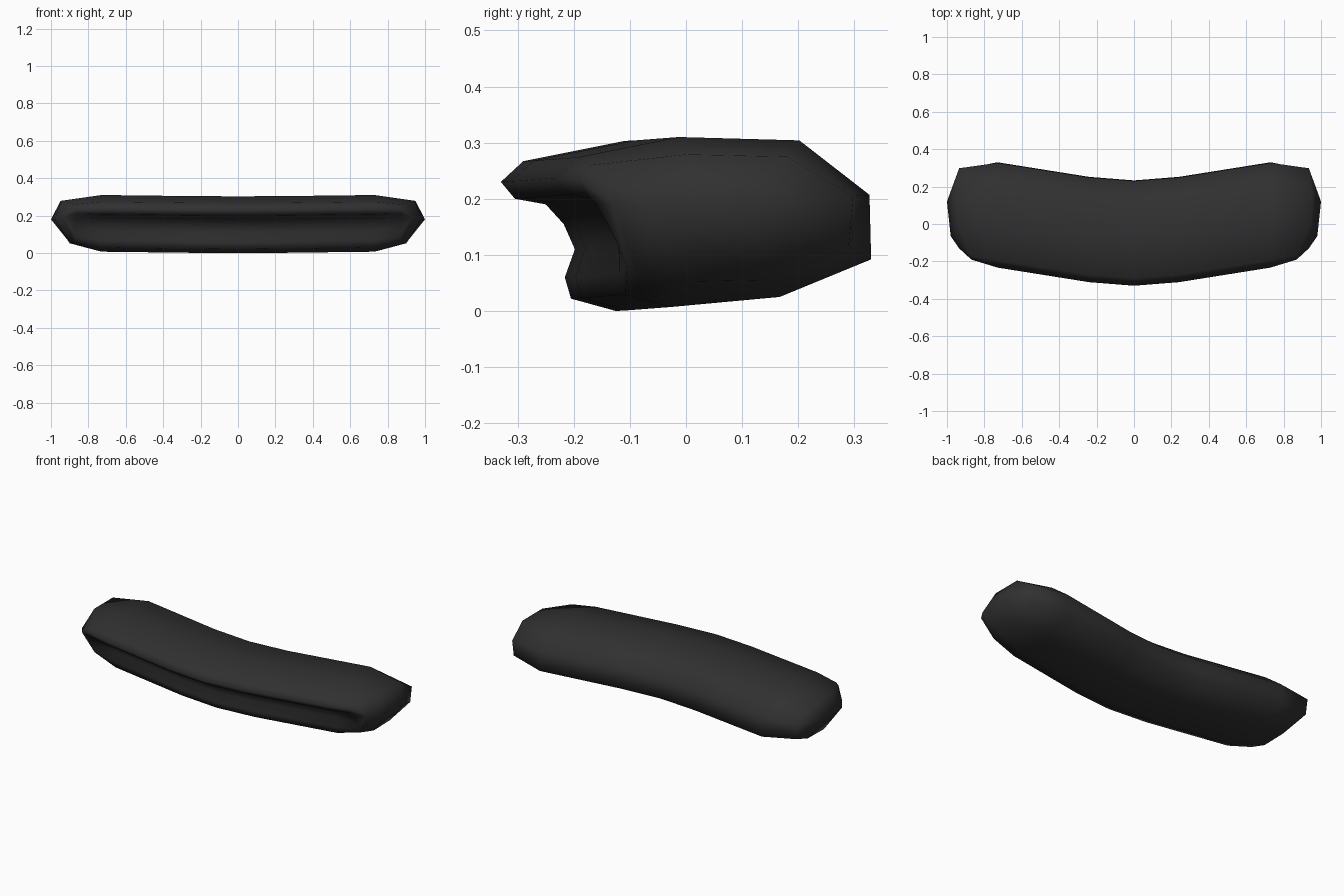
import bpy, bmesh

if "Cube" in bpy.data.objects:
    bpy.data.objects.remove(bpy.data.objects["Cube"])

# Cross-section at the middle (y, z): lip, top, back, underside, front groove
section = [(-0.33, 0.23), (-0.29, 0.267), (-0.11, 0.303), (0.105, 0.297),
           (0.23, 0.2), (0.233, 0.085), (0.07, 0.018), (-0.125, 0.0),
           (-0.205, 0.022), (-0.216, 0.06), (-0.198, 0.11),
           (-0.218, 0.155), (-0.25, 0.19), (-0.305, 0.2)]

# Sweep stations (x, y shift, z lift)
stations = [(0, 0, 0), (0.24, 0.019, 0.001), (0.73, 0.097, 0.007)]
rings = [[(x, y + dy, z + dz) for y, z in section] for x, dy, dz in stations]

# Shoulder ring, where the groove fades out
rings.append([(0.87, -0.19, 0.235), (0.87, -0.17, 0.26), (0.945, 0.0, 0.279),
              (0.95, 0.18, 0.275), (0.935, 0.298, 0.205), (0.93, 0.29, 0.115),
              (0.90, 0.14, 0.055), (0.90, -0.01, 0.052), (0.87, -0.08, 0.06),
              (0.87, -0.105, 0.08), (0.875, -0.12, 0.115),
              (0.875, -0.14, 0.155), (0.873, -0.16, 0.19), (0.87, -0.18, 0.212)])

# End ridge that closes the shape
a, b, c = (0.935, -0.13, 0.19), (0.98, -0.065, 0.18), (1.0, 0.12, 0.18)
rings.append([a, a, b, c, c, c, c, b, b, a, a, a, a, a])

bm = bmesh.new()
loops = [[bm.verts.new(p) for p in r] for r in rings]
n = len(section)
for r0, r1 in zip(loops, loops[1:]):
    for i in range(n):
        j = (i + 1) % n
        bm.faces.new((r0[i], r0[j], r1[j], r1[i]))

# Mirror to the left half
geom = bm.verts[:] + bm.edges[:] + bm.faces[:]
bmesh.ops.mirror(bm, geom=geom, axis='X', merge_dist=0.0001)
bmesh.ops.remove_doubles(bm, verts=bm.verts[:], dist=0.0001)
bmesh.ops.recalc_face_normals(bm, faces=bm.faces[:])
for f in bm.faces:
    f.smooth = True

mesh = bpy.data.meshes.new("curved_pad")
bm.to_mesh(mesh)
bm.free()
pad = bpy.data.objects.new("curved_pad", mesh)
bpy.context.collection.objects.link(pad)

# Dark rubber
mat = bpy.data.materials.new("dark_rubber")
mat.diffuse_color = (0.03, 0.03, 0.03, 1)
mat.use_nodes = True
mat.node_tree.nodes["Principled BSDF"].inputs["Base Color"].default_value = mat.diffuse_color
mesh.materials.append(mat)
